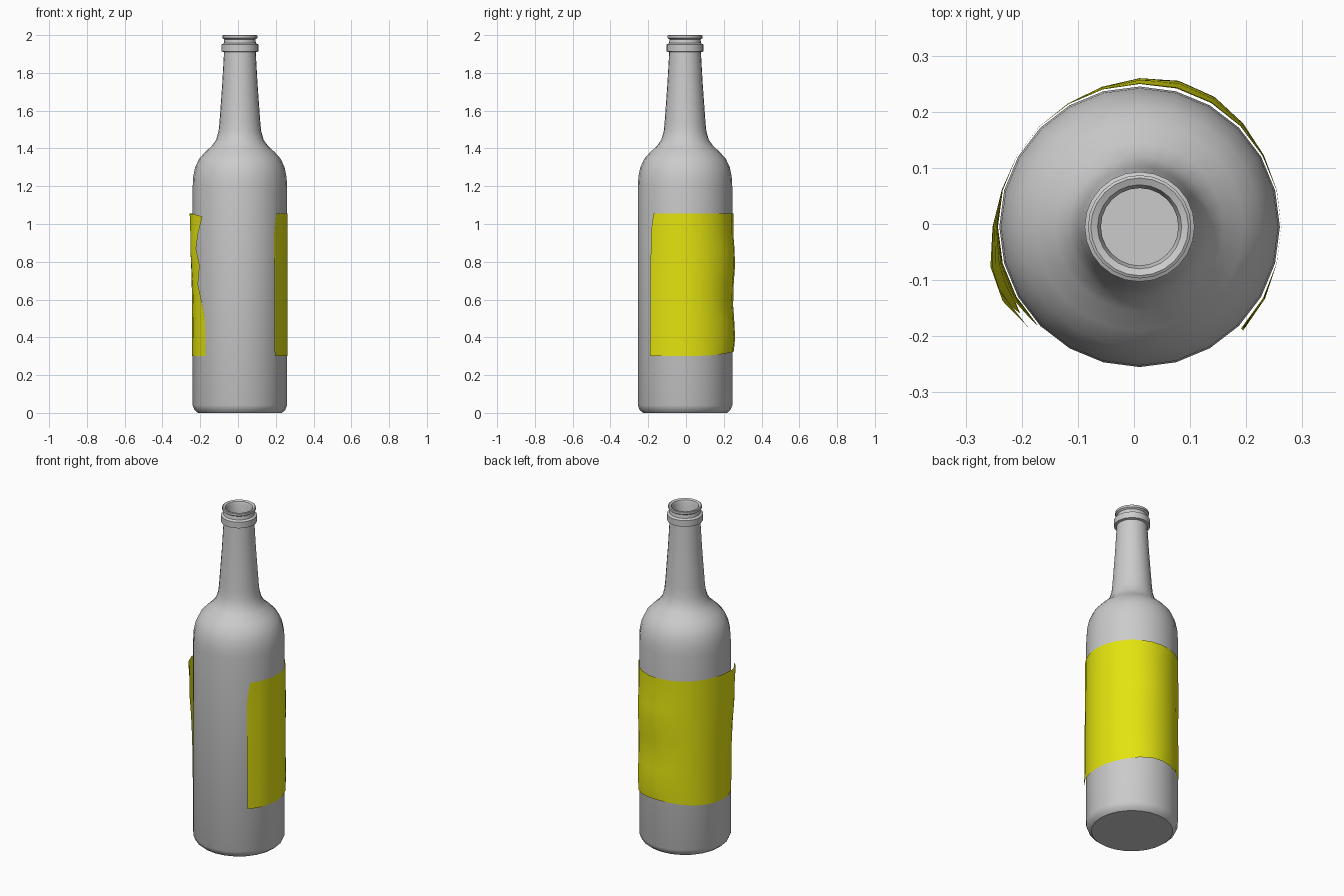
import bpy, bmesh, math

if "Cube" in bpy.data.objects:
    bpy.data.objects.remove(bpy.data.objects["Cube"])

CX, CY, SIDES = 0.01, -0.005, 24


def material(name, rgb):
    m = bpy.data.materials.new(name)
    m.diffuse_color = (*rgb, 1)
    m.use_nodes = True
    m.node_tree.nodes["Principled BSDF"].inputs["Base Color"].default_value = m.diffuse_color
    return m


def finish(name, bm, mat, angle):
    me = bpy.data.meshes.new(name)
    bm.to_mesh(me)
    bm.free()
    ob = bpy.data.objects.new(name, me)
    bpy.context.collection.objects.link(ob)
    me.materials.append(mat)
    bpy.ops.object.select_all(action='DESELECT')
    ob.select_set(True)
    bpy.context.view_layer.objects.active = ob
    bpy.ops.object.shade_smooth_by_angle(angle=math.radians(angle))
    return ob


def polar(r, deg, z):
    a = math.radians(deg)
    return (CX + r * math.cos(a), CY + r * math.sin(a), z)


grey = material("grey_glass", (0.6, 0.6, 0.6))
yellow = material("yellow_paper", (0.77, 0.77, 0.005))

# Bottle: one lathed profile from the base up, over the lip and into the mouth
profile = [(0.222, 0), (0.24, 0.015), (0.25, 0.04), (0.25, 1.2), (0.247, 1.25),
           (0.237, 1.3), (0.216, 1.345), (0.185, 1.38), (0.15, 1.412),
           (0.126, 1.445), (0.113, 1.49), (0.108, 1.54), (0.093, 1.75), (0.084, 1.91),
           (0.098, 1.913), (0.098, 1.95), (0.085, 1.957), (0.082, 1.977),
           (0.092, 1.984), (0.092, 1.997), (0.087, 2.0), (0.075, 1.995),
           (0.069, 1.98), (0.069, 1.84)]
bm = bmesh.new()
rings = [[bm.verts.new(polar(r, 360 * i / SIDES, z)) for i in range(SIDES)]
         for r, z in profile]
for lo, hi in zip(rings, rings[1:]):
    for i in range(SIDES):
        j = (i + 1) % SIDES
        bm.faces.new((lo[i], lo[j], hi[j], hi[i]))
bm.faces.new(rings[0][::-1])
bm.faces.new(rings[-1])
finish("bottle", bm, grey, 35)


# Label: loose paper sheet with a wavy, peeling left end
def bump(x, centre, width):
    return math.exp(-((x - centre) / width) ** 2)


def label_radius(deg, z):
    up = (z - 0.3) / 0.755
    r = 0.2525
    r += 0.017 * bump(deg, 72, 32) * (0.55 + 0.45 * math.cos(16 * (z - 0.8)))
    r += 0.026 * bump(deg, 204, 24) * up ** 2
    r += 0.007 * bump(deg, 200, 20) * bump(z, 0.85, 0.1)
    r += 0.009 * bump(deg, -42, 16) * (1 - 0.7 * up)
    return r


# Height of each row, with the angle where the torn end stops
rows = [(0.3, 224), (0.4, 224), (0.5, 223), (0.57, 219), (0.68, 211),
        (0.78, 216), (0.87, 211), (0.95, 215), (1.055, 222)]
bm = bmesh.new()
grid = []
for z, end in rows:
    angles = [-45 + 15 * i for i in range(17)] + [(195 + end) / 2, end]
    if z > 1:
        angles[0] = -41
    line = []
    for a in angles:
        h = z
        if z < 0.35:
            h += 0.025 * bump(a, 90, 45)
        if z > 1 and a > 205:
            h -= 0.015 * (a - 205) / 17
        line.append(bm.verts.new(polar(label_radius(a, z), a, h)))
    grid.append(line)
for lo, hi in zip(grid, grid[1:]):
    for i in range(len(lo) - 1):
        bm.faces.new((lo[i], lo[i + 1], hi[i + 1], hi[i]))
finish("label", bm, yellow, 40)
